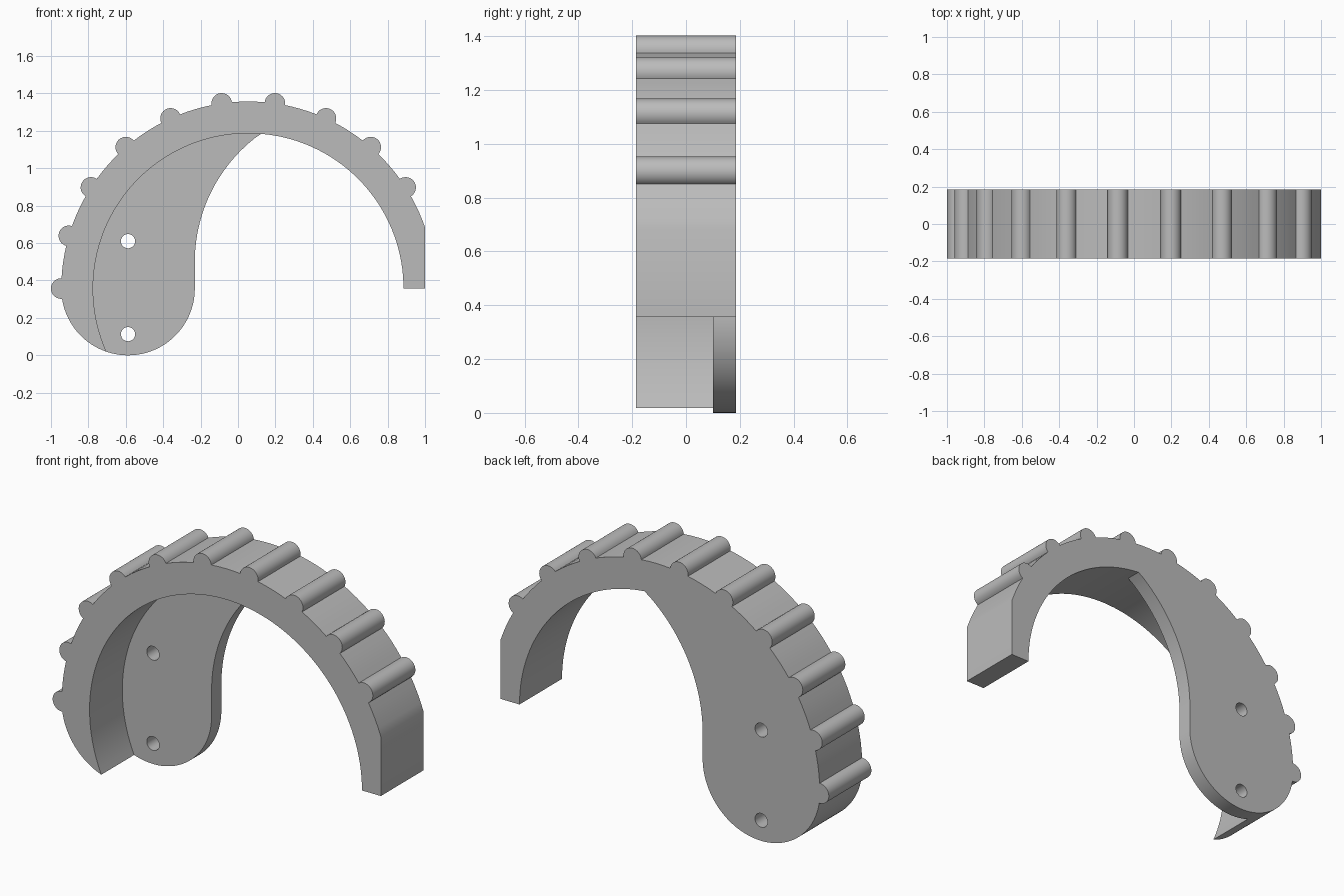
import bpy
import bmesh
from math import radians, degrees, sin, cos, asin, acos, atan2, hypot

cube = bpy.data.objects.get("Cube")
if cube:
    bpy.data.objects.remove(cube, do_unlink=True)

# Main dimensions
HALF = 0.185                  # half depth
WEB_FRONT = 0.1               # front face of the back web
BASE = 0.357                  # height of the arch centre
CENTRE = (0.055, BASE)
OUTER, INNER, RIB = 1.0, 0.83, 0.055
LOBE_R = BASE
LOBE = (CENTRE[0] - OUTER + LOBE_R, BASE)

grey = bpy.data.materials.new("plain grey")
grey.use_nodes = True
colour = (0.5, 0.5, 0.5, 1)
grey.diffuse_color = colour
grey.node_tree.nodes["Principled BSDF"].inputs["Base Color"].default_value = colour


def arc(centre, radius, start, end, step=2.5):
    """Points on an arc, angles in degrees, both ends included."""
    n = max(2, round(abs(end - start) / step))
    angles = [radians(start + (end - start) * i / n) for i in range(n + 1)]
    return [(centre[0] + radius * cos(a), centre[1] + radius * sin(a)) for a in angles]


def prism(name, outline, front, back):
    """Extrude an outline in the xz plane from front to back."""
    bm = bmesh.new()
    face = bm.faces.new([bm.verts.new((x, front, z)) for x, z in outline])
    bmesh.ops.remove_doubles(bm, verts=bm.verts, dist=1e-5)
    face = bm.faces[:][0]
    moved = bmesh.ops.extrude_face_region(bm, geom=[face], use_keep_orig=True)
    verts = [g for g in moved["geom"] if isinstance(g, bmesh.types.BMVert)]
    bmesh.ops.translate(bm, verts=verts, vec=(0, back - front, 0))
    bmesh.ops.recalc_face_normals(bm, faces=bm.faces)
    mesh = bpy.data.meshes.new(name)
    bm.to_mesh(mesh)
    bm.free()
    mesh.materials.append(grey)
    obj = bpy.data.objects.new(name, mesh)
    bpy.context.collection.objects.link(obj)
    return obj


def combine(target, other, operation):
    mod = target.modifiers.new("combine", "BOOLEAN")
    mod.object, mod.operation, mod.solver = other, operation, "EXACT"
    bpy.context.view_layer.objects.active = target
    bpy.ops.object.modifier_apply(modifier=mod.name)
    bpy.data.objects.remove(other, do_unlink=True)


# Where the inner arc meets the round lobe, and where the web tip meets the arc
gap = CENTRE[0] - LOBE[0]
along = (gap ** 2 + INNER ** 2 - LOBE_R ** 2) / (2 * gap)
arch_end = 180 + degrees(acos(along / INNER))
lobe_end = 360 - degrees(acos((gap - along) / LOBE_R))
tip = 85.2

# Arch outline: flat end, ribbed outer arc, lobe edge, inner arc
spread = degrees(2 * asin(RIB / 2 / OUTER))
lobe_spread = degrees(2 * asin(RIB / 2 / LOBE_R))
pitch = 180 / 11
angle = degrees(acos(1 - CENTRE[0]))
outline = [(1, BASE)]
for i in range(2, 12):
    t = i * pitch
    rib = arc(CENTRE, OUTER, t, t)[0]
    exit_spread = lobe_spread if i == 11 else spread
    outline += arc(CENTRE, OUTER, angle, t - spread)[:-1]
    outline += arc(rib, RIB, t - 90 - spread / 2, t + 90 + exit_spread / 2, 10)[:-1]
    angle = t + spread
outline += arc(LOBE, LOBE_R, 180 + lobe_spread, lobe_end)[:-1]
outline += arc(CENTRE, INNER, arch_end, tip)[:-1]
outline += arc(CENTRE, INNER, tip, 0)
body = prism("ribbed_arch", outline, -HALF, HALF)

# Back web: lobe, short straight side, sweeping edge up to the arch
side_x, side_z, sweep = LOBE[0] + LOBE_R, 0.5, 0.841
sweep_centre = (side_x + sweep, side_z)
tip_point = arc(CENTRE, INNER, tip, tip)[0]
sweep_end = degrees(atan2(tip_point[1] - side_z, tip_point[0] - sweep_centre[0]))
web = arc(LOBE, LOBE_R, lobe_end, 360)
web += arc(sweep_centre, sweep, 180, sweep_end)[:-1]
web += arc(CENTRE, INNER, tip, arch_end)[:-1]
combine(body, prism("web", web, WEB_FRONT, HALF), "UNION")

# Two screw holes through the web
for z in (0.113, 0.61):
    hole = arc((LOBE[0], z), 0.038, 0, 360, 10)[:-1]
    combine(body, prism("hole_cutter", hole, 0, 0.4), "DIFFERENCE")

# Tidy the flat faces and shade the curves smooth
bm = bmesh.new()
bm.from_mesh(body.data)
bmesh.ops.remove_doubles(bm, verts=bm.verts, dist=1e-5)
bmesh.ops.dissolve_limit(bm, angle_limit=radians(0.1), verts=bm.verts, edges=bm.edges)
bm.to_mesh(body.data)
bm.free()
bpy.ops.object.select_all(action="DESELECT")
body.select_set(True)
bpy.context.view_layer.objects.active = body
bpy.ops.object.shade_smooth_by_angle(angle=radians(30))
